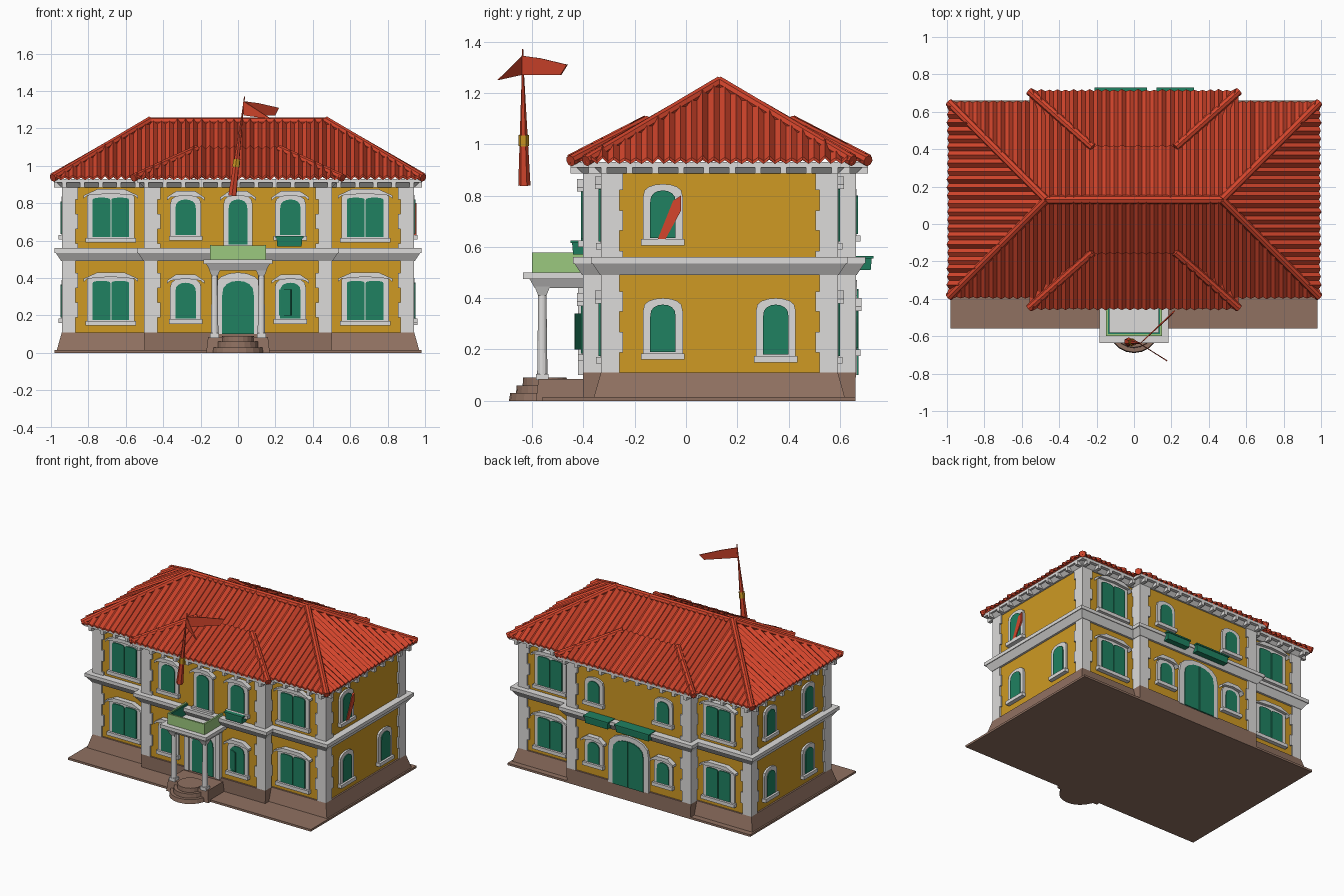
import bpy, bmesh, math, random
from mathutils import Matrix, Vector

random.seed(4)
old = bpy.data.objects.get("Cube")
if old:
    bpy.data.objects.remove(old, do_unlink=True)


def material(name, rgb):
    m = bpy.data.materials.new(name)
    m.use_nodes = True
    m.diffuse_color = (*rgb, 1)
    m.node_tree.nodes["Principled BSDF"].inputs["Base Color"].default_value = (*rgb, 1)
    return m


RED = material("tile red", (0.66, 0.06, 0.025))
YELLOW = material("ochre wall", (0.62, 0.32, 0.017))
WHITE = material("plaster white", (0.72, 0.71, 0.70))
GREEN = material("shutter green", (0.014, 0.22, 0.12))
PALE = material("pale green", (0.33, 0.58, 0.21))
BROWN = material("stone brown", (0.28, 0.165, 0.12))


def mesh(name, verts, faces, mat, solid=True):
    me = bpy.data.meshes.new(name)
    me.from_pydata([tuple(v) for v in verts], [], faces)
    if solid:
        bm = bmesh.new()
        bm.from_mesh(me)
        bmesh.ops.recalc_face_normals(bm, faces=bm.faces)
        bm.to_mesh(me)
        bm.free()
    me.materials.append(mat)
    ob = bpy.data.objects.new(name, me)
    bpy.context.collection.objects.link(ob)
    return ob


def loft(name, a, b, mat):
    """Closed solid between two matching outlines."""
    n = len(a)
    sides = [(i, (i + 1) % n, (i + 1) % n + n, i + n) for i in range(n)]
    return mesh(name, a + b, sides + [tuple(range(n)), tuple(range(n, 2 * n))], mat)


def frustum(name, x0, x1, y0, y1, z0, z1, mat, grow=0.0):
    """Box whose top is wider by grow on every side."""
    def ring(g, z):
        return [(x0 - g, y0 - g, z), (x1 + g, y0 - g, z), (x1 + g, y1 + g, z), (x0 - g, y1 + g, z)]
    return loft(name, ring(0, z0), ring(grow, z1), mat)


def rod(name, a, b, r0, r1, mat, sides=8):
    a, b = Vector(a), Vector(b)
    q = (b - a).to_track_quat('Z', 'Y')
    def ring(c, r):
        return [c + q @ Vector((r * math.cos(t), r * math.sin(t), 0))
                for t in (2 * math.pi * i / sides for i in range(sides))]
    return loft(name, ring(a, r0), ring(b, r1), mat)


def wall(angle, dist):
    return Matrix.Rotation(math.radians(angle), 4, 'Z') @ Matrix.Translation((0, -dist, 0))


def plate(name, pts, out, M, mat, back=0.005):
    """Outline in wall coordinates (across, up) raised outward from a wall."""
    return loft(name, [M @ Vector((u, back, z)) for u, z in pts],
                [M @ Vector((u, -out, z)) for u, z in pts], mat)


def arch(u, w, z0, z1, rise):
    pts = [(u - w / 2, z0), (u + w / 2, z0)]
    for i in range(9):
        t = math.pi * i / 8
        pts.append((u + w / 2 * math.cos(t), z1 - rise + rise * math.sin(t) ** 0.7))
    return pts


def rect(u, w, z0, z1):
    return [(u - w / 2, z0), (u + w / 2, z0), (u + w / 2, z1), (u - w / 2, z1)]


def window(name, M, u, w, z0, z1, rise=0.05, double=False, cap=True):
    plate(name + "_frame", arch(u, w + 0.055, z0 - 0.02, z1 + 0.025, rise), 0.014, M, WHITE)
    plate(name + "_sill", rect(u, w + 0.07, z0 - 0.03, z0 - 0.005), 0.03, M, WHITE)
    if cap:
        h = w / 2 + 0.045
        plate(name + "_pediment", [(u - h, z1 - 0.005), (u - h + 0.02, z1 + 0.012), (u, z1 + 0.022),
              (u + h - 0.02, z1 + 0.012), (u + h, z1 - 0.005), (u + h, z1 + 0.012),
              (u + h * .5, z1 + 0.045), (u - h * .5, z1 + 0.045), (u - h, z1 + 0.012)], 0.035, M, WHITE)
    if double:
        for s in (-1, 1):
            plate(name + "_shutter", arch(u + s * w / 4, w / 2 - 0.006, z0, z1, 0.012), 0.021, M, GREEN)
    else:
        plate(name + "_shutter", arch(u, w, z0, z1, rise), 0.02, M, GREEN)


# Ground plate, plinth and walls: side wings plus projecting centre block
blocks = {"wing": (-0.93, 0.93, -0.32, 0.58), "centre": (-0.49, 0.49, -0.39, 0.65)}
frustum("ground_plate", -0.98, 0.98, -0.56, 0.66, 0, 0.015, BROWN)
for part, (x0, x1, y0, y1) in blocks.items():
    e = 0.04 if part == "wing" else 0.01
    frustum(part + "_plinth", x0 - e, x1 + e, y0 - e, y1 + e, 0.01, 0.11, BROWN, -e + 0.012)
    frustum(part + "_walls", x0, x1, y0, y1, 0.1, 0.92, YELLOW)
    frustum(part + "_belt", x0 - .015, x1 + .015, y0 - .015, y1 + .015, 0.49, 0.535, WHITE, 0.03)
    frustum(part + "_belt_top", x0 - .05, x1 + .05, y0 - .05, y1 + .05, 0.535, 0.56, WHITE)
    frustum(part + "_frieze", x0 - .012, x1 + .012, y0 - .012, y1 + .012, 0.885, 0.915, WHITE, 0.03)
    frustum(part + "_soffit", x0 - .05, x1 + .05, y0 - .06, y1 + .06, 0.91, 0.93, WHITE)
    # Corner quoins, alternating long and short
    for x, sx in ((x0, 1), (x1, -1)):
        for y, sy in ((y0, 1), (y1, -1)):
            for k in range(10):
                w = 0.075 if k % 2 else 0.06
                xs = sorted((x - sx * 0.012, x + sx * w))
                ys = sorted((y - sy * 0.012, y + sy * w))
                frustum(part + "_quoin", *xs, *ys, 0.11 + k * 0.079, 0.11 + (k + 1) * 0.079, WHITE)
    # Brackets below the eaves
    n = round((x1 - x0) / 0.1)
    for i in range(n + 1):
        x = x0 + (x1 - x0) * i / n
        for y in (y0 - 0.03, y1 + 0.03):
            frustum(part + "_bracket", x - .012, x + .012, y - .03, y + .03, 0.885, 0.915, WHITE)
for i in range(10):
    for x in (-0.955, 0.955):
        y = -0.32 + i * 0.1
        frustum("end_bracket", x - .03, x + .03, y - .012, y + .012, 0.885, 0.915, WHITE)

# Windows
front, back, right, left = wall(0, 0.39), wall(180, 0.65), wall(90, 0.93), wall(-90, 0.93)
for z in (0.175, 0.62):
    for s in (-1, 1):
        for M in (wall(0, 0.32), wall(180, 0.58)):
            window("wing_window", M, s * 0.68, 0.2, z, z + 0.21, 0.02, True)
        window("front_window", front, s * 0.28, 0.11, z + 0.01, z + 0.2)
        window("left_window", left, 0.07 if s > 0 else -0.37, 0.09, z + 0.015, z + 0.19, cap=False)
    window("right_window", right, -0.09, 0.1, z + 0.015, z + 0.2, cap=False)
    for s in (-1, 1):
        window("back_window", back, s * 0.28, 0.095, z + 0.03, z + 0.18, cap=z < 0.5)
window("right_rear_window", right, 0.35, 0.1, 0.18, 0.375, cap=False)
window("balcony_door", front, 0, 0.1, 0.58, 0.82)
plate("red_banner", [(-0.11, 0.63), (-0.08, 0.63), (-0.02, 0.74), (-0.02, 0.8), (-0.05, 0.78)], 0.025, right, RED)

# Doors
plate("front_door_frame", arch(0, 0.25, 0.1, 0.43, 0.1), 0.014, front, WHITE)
plate("front_door", arch(0, 0.17, 0.1, 0.385, 0.08), 0.02, front, GREEN)
plate("back_door_frame", arch(0, 0.33, 0.1, 0.47, 0.12), 0.016, back, WHITE)
for s in (-1, 1):
    half = [(u, z) for u, z in arch(0, 0.25, 0.1, 0.435, 0.1) if u * s >= -0.001]
    half = [(s * 0.003 if abs(u) < 0.001 else u, z) for u, z in half]
    half.append((s * 0.003, 0.1))
    half.sort(key=lambda p: math.atan2(p[1] - 0.25, p[0] - s * 0.06))
    plate("back_door_leaf", half, 0.022, back, GREEN)

# Flower boxes and one open shutter
for x0, x1, y0, y1, z in ((0.21, 0.34, -0.44, -0.39, 0.57), (0.13, 0.31, 0.65, 0.72, 0.51),
                          (-0.2, 0.06, 0.65, 0.72, 0.51)):
    frustum("flower_box", x0, x1, y0, y1, z, z + 0.045, GREEN, 0.004)
    frustum("flower_box_rim", x0 - .01, x1 + .01, y0 - .01, y1 + .01, z + 0.045, z + 0.055, GREEN)
loft("open_shutter", [(0.21, -0.40, 0.2), (0.28, -0.435, 0.2), (0.28, -0.435, 0.34), (0.21, -0.40, 0.34)],
     [(0.215, -0.395, 0.2), (0.285, -0.43, 0.2), (0.285, -0.43, 0.34), (0.215, -0.395, 0.34)], GREEN)

# Portico with columns, balcony and round steps
frustum("portico_floor", -0.17, 0.17, -0.585, -0.38, 0, 0.085, BROWN, -0.01)
for i in range(3):
    rod("round_step", (0, -0.55, 0), (0, -0.55, 0.03 * (i + 1)), 0.14 - i * 0.025, 0.135 - i * 0.025, BROWN, 20)
for s in (-1, 1):
    x = s * 0.125
    rod("column", (x, -0.56, 0.1), (x, -0.56, 0.42), 0.02, 0.016, WHITE, 12)
    frustum("column_base", x - .024, x + .024, -0.584, -0.536, 0.08, 0.105, WHITE)
    frustum("column_capital", x - .016, x + .016, -0.576, -0.544, 0.41, 0.445, WHITE, 0.014)
    frustum("portico_pilaster", x - .018, x + .018, -0.42, -0.38, 0.1, 0.45, WHITE)
    frustum("balcony_side", x * 1.16 - .006, x * 1.16 + .006, -0.60, -0.39, 0.5, 0.578, PALE)
    frustum("balcony_side_lining", x * 1.08 - .004, x * 1.08 + .004, -0.59, -0.39, 0.5, 0.572, GREEN)
frustum("portico_entablature", -0.15, 0.15, -0.59, -0.39, 0.44, 0.475, WHITE, 0.02)
frustum("portico_slab", -0.185, 0.185, -0.635, -0.39, 0.475, 0.5, WHITE)
frustum("balcony_front", -0.15, 0.15, -0.60, -0.588, 0.5, 0.575, PALE)
frustum("balcony_front_lining", -0.14, 0.14, -0.589, -0.581, 0.5, 0.57, GREEN)


# Ribbed tile slopes: each rib runs from the eave up to the hip or ridge
def tiles(name, a, b, c, d, inset, ribs):
    a, b, c, d = map(Vector, (a, b, c, d))
    length = (b - a).length
    up = ((c + d) - (a + b)) / 2
    normal = (b - a).cross(up).normalized()
    verts, faces = [], []
    for i in range(2 * ribs + 1):
        f = i / (2 * ribs)
        t = min(1, min(f, 1 - f) * length / inset)
        lift = normal * (random.uniform(0.014, 0.026) if i % 2 else 0)
        foot = a.lerp(b, f) + lift
        verts += [foot - Vector((0, 0, 0.012)), foot, foot + up * t]
        if i:
            k = 3 * i
            faces += [(k - 3, k, k + 1, k - 2), (k - 2, k + 1, k + 2, k - 1)]
    mesh(name, verts, faces, RED, solid=False)


Z, TOP, MID = 0.935, 1.235, 0.13
ridge = [Vector((-0.47, MID, TOP)), Vector((0.47, MID, TOP))]
sw, se, ne, nw = [Vector(p) for p in ((-1 + .01, -0.39, Z), (0.99, -0.39, Z), (0.99, 0.65, Z), (-0.99, 0.65, Z))]
tiles("front_roof", sw, se, ridge[1], ridge[0], 0.52, 46)
tiles("back_roof", ne, nw, ridge[0], ridge[1], 0.52, 46)
tiles("right_roof", se, ne, ridge[1], ridge[1], 0.52, 24)
tiles("left_roof", nw, sw, ridge[0], ridge[0], 0.52, 24)
rod("ridge_cap", ridge[0], ridge[1], 0.024, 0.024, RED)
for corner, end in ((sw, 0), (nw, 0), (se, 1), (ne, 1)):
    rod("hip_cap", corner, ridge[end] + Vector((0, 0, 0.008)), 0.022, 0.022, RED)

# Raised roof over the centre block, front and back
for s in (-1, 1):
    eave, top = MID + s * 0.58, MID + s * 0.28
    p = [Vector((-0.56 * -s, eave, Z)), Vector((0.56 * -s, eave, Z)),
         Vector((0.22 * -s, top, 1.09)), Vector((-0.22 * -s, top, 1.09))]
    tiles("centre_roof", *p, 0.34, 26)
    for foot, head in ((p[0], p[3]), (p[1], p[2])):
        rod("centre_hip_cap", foot, head, 0.022, 0.022, RED)
        mesh("centre_roof_cheek", [foot, head, (foot.x, MID + s * 0.5, Z)], [(0, 1, 2)], RED, solid=False)

# Flagpole and pennant
foot, tip = Vector((-0.03, -0.63, 0.84)), Vector((0.035, -0.637, 1.37))
rod("flagpole", foot, foot.lerp(tip, 0.8), 0.024, 0.005, RED, 6)
rod("flagpole_tip", foot.lerp(tip, 0.8), tip, 0.005, 0.003, RED, 6)
rod("flagpole_band", foot.lerp(tip, 0.29), foot.lerp(tip, 0.37), 0.021, 0.02, YELLOW, 6)
flag = mesh("pennant", [(0.035, -0.64, 1.345), (0.035, -0.64, 1.27), (0.2, -0.49, 1.27), (0.22, -0.465, 1.31),
            (0.11, -0.57, 1.335), (0.18, -0.73, 1.25)], [(0, 1, 2, 3, 4), (0, 5, 1)], RED, solid=False)
flag.modifiers.new("thickness", 'SOLIDIFY').thickness = 0.006
